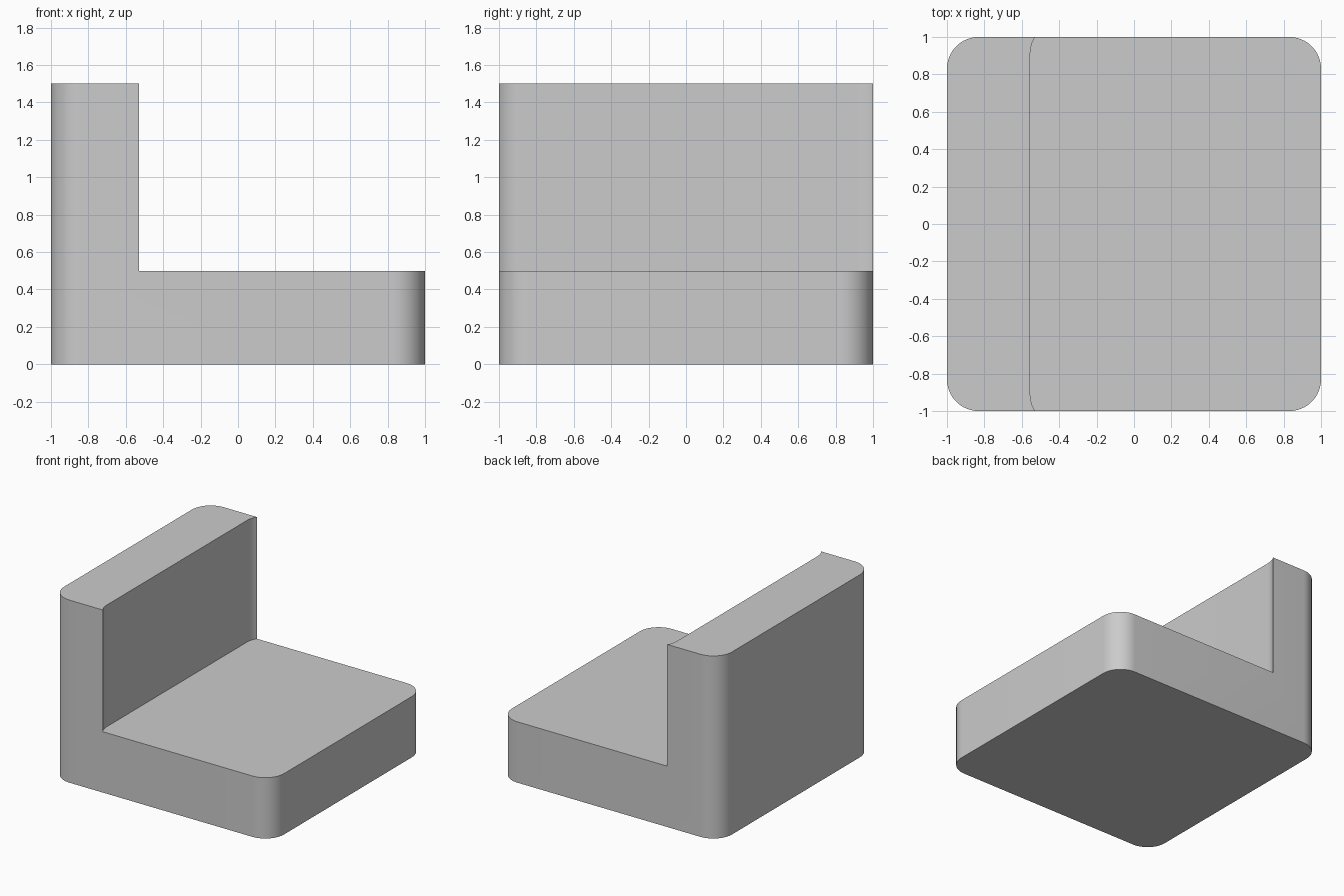
import bpy
import bmesh
from math import cos, sin, pi

RADIUS = 0.17      # vertical corner rounding
STEPS = 16         # segments per rounded corner
SEAT_TOP = 0.5
BACK_TOP = 1.5

cube = bpy.data.objects.get("Cube")
if cube:
    bpy.data.objects.remove(cube, do_unlink=True)

grey = bpy.data.materials.new("light_grey")
grey.use_nodes = True
colour = (0.6, 0.6, 0.6, 1)
grey.diffuse_color = colour
grey.node_tree.nodes["Principled BSDF"].inputs["Base Color"].default_value = colour


def rounded_block(name, x0, x1, half_y, z0, z1):
    """Upright block with its four vertical edges rounded."""
    bm = bmesh.new()
    outline = []
    corners = [(x1, half_y, -1, -1), (x0, half_y, 1, -1),
               (x0, -half_y, 1, 1), (x1, -half_y, -1, 1)]
    for quarter, (x, y, sx, sy) in enumerate(corners):
        for i in range(STEPS + 1):
            a = (quarter + i / STEPS) * pi / 2
            outline.append(bm.verts.new((x + sx * RADIUS + RADIUS * cos(a),
                                         y + sy * RADIUS + RADIUS * sin(a), z0)))
    base = bm.faces.new(outline)
    top = bmesh.ops.extrude_face_region(bm, geom=[base])["geom"]
    bmesh.ops.translate(bm, vec=(0, 0, z1 - z0),
                        verts=[v for v in top if isinstance(v, bmesh.types.BMVert)])
    bmesh.ops.recalc_face_normals(bm, faces=bm.faces)
    mesh = bpy.data.meshes.new(name)
    bm.to_mesh(mesh)
    bm.free()
    mesh.materials.append(grey)
    obj = bpy.data.objects.new(name, mesh)
    bpy.context.collection.objects.link(obj)
    return obj


# Solid body, and the rounded block that hollows out the space above the seat
seat = rounded_block("seat_with_backrest", -1, 1, 1, 0, BACK_TOP)
cutter = rounded_block("seat_space_cutter", -0.555, 1.5, 1.08, SEAT_TOP, 2)

cut = seat.modifiers.new("seat_space", "BOOLEAN")
cut.operation = "DIFFERENCE"
cut.solver = "EXACT"
cut.object = cutter

# Apply the cut, then smooth the rounded corners only
bpy.ops.object.select_all(action="DESELECT")
seat.select_set(True)
bpy.context.view_layer.objects.active = seat
bpy.ops.object.modifier_apply(modifier=cut.name)
bpy.data.objects.remove(cutter, do_unlink=True)
bpy.ops.object.shade_smooth_by_angle(angle=pi / 6)
